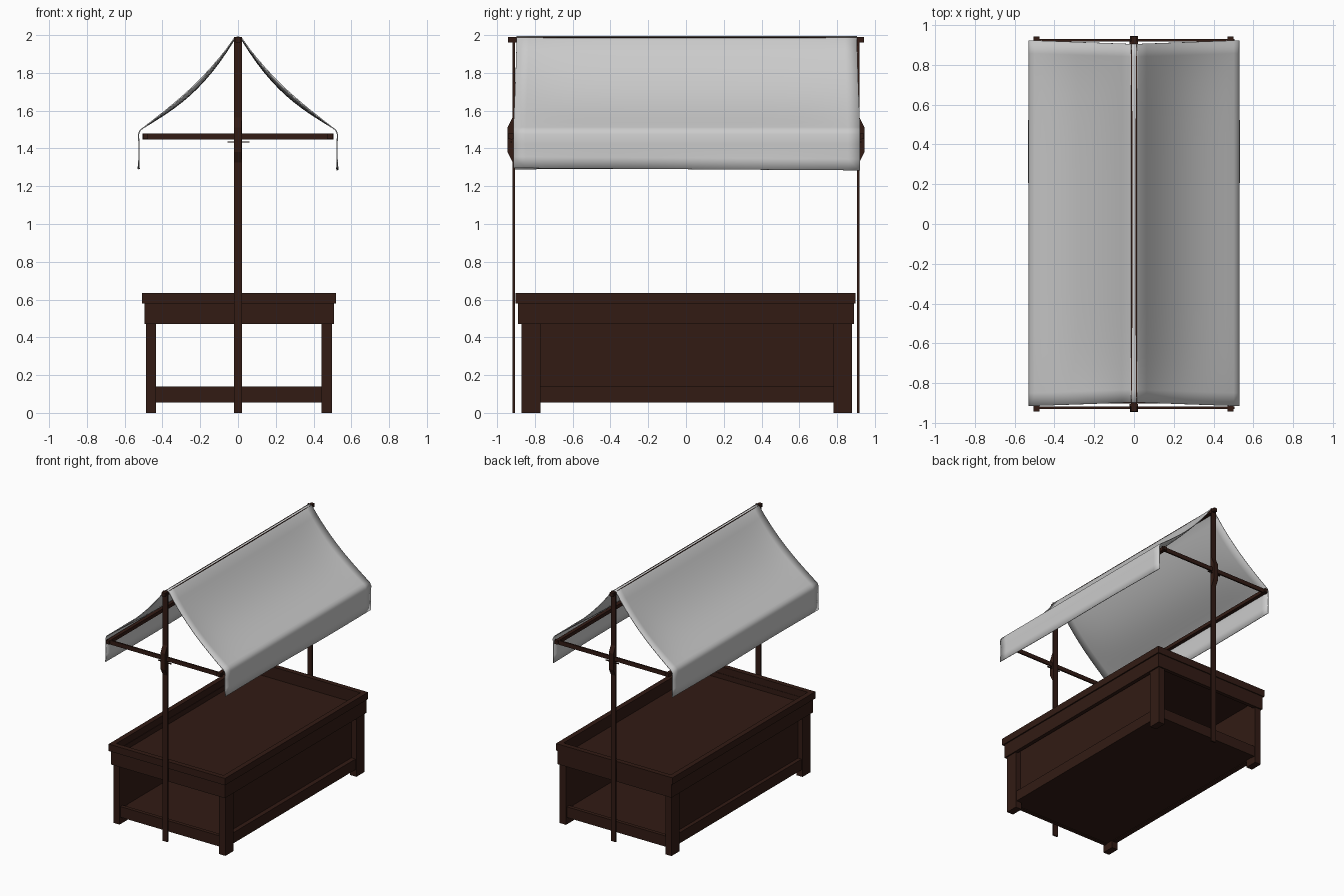
import bpy, bmesh, math

if "Cube" in bpy.data.objects:
    bpy.data.objects.remove(bpy.data.objects["Cube"])

wood = bpy.data.materials.new("dark_wood")
wood.diffuse_color = (0.032, 0.011, 0.007, 1)
wood.use_nodes = True
wood.node_tree.nodes["Principled BSDF"].inputs["Base Color"].default_value = wood.diffuse_color


def finish(name, bm, mat=None):
    me = bpy.data.meshes.new(name)
    bmesh.ops.recalc_face_normals(bm, faces=bm.faces)
    bm.to_mesh(me)
    bm.free()
    ob = bpy.data.objects.new(name, me)
    bpy.context.collection.objects.link(ob)
    if mat:
        me.materials.append(mat)
    return ob


def box(name, x, y, z):
    bm = bmesh.new()
    bmesh.ops.create_cube(bm, size=1)
    for v in bm.verts:
        for i, (a, b) in enumerate((x, y, z)):
            v.co[i] = b if v.co[i] > 0 else a
    return finish(name, bm, wood)


def frame(name, x, y, z, t):
    # rectangular ring of boards
    bm = bmesh.new()
    rings = []
    for d, h in ((0, z[0]), (0, z[1]), (t, z[1]), (t, z[0])):
        rings.append([bm.verts.new((px, py, h)) for px, py in (
            (x[0] + d, y[0] + d), (x[1] - d, y[0] + d),
            (x[1] - d, y[1] - d), (x[0] + d, y[1] - d))])
    for i in range(4):
        a, b = rings[i], rings[(i + 1) % 4]
        for j in range(4):
            k = (j + 1) % 4
            bm.faces.new((a[j], a[k], b[k], b[j]))
    return finish(name, bm, wood)


# Table: tray, rim and apron
frame("tray_rim", (-0.508, 0.518), (-0.903, 0.898), (0.58, 0.635), 0.04)
frame("apron", (-0.495, 0.508), (-0.89, 0.89), (0.47, 0.58), 0.03)
box("tray_floor", (-0.47, 0.485), (-0.865, 0.865), (0.52, 0.54))
# Lower shelf, rails, recessed side panels and legs
box("shelf", (-0.46, 0.47), (-0.85, 0.86), (0.06, 0.12))
for side, x in (("left", (-0.48, -0.44)), ("right", (0.445, 0.49))):
    box(side + "_rail", x, (-0.77, 0.78), (0.055, 0.14))
for side, x in (("left", (-0.449, -0.436)), ("right", (0.441, 0.454))):
    box(side + "_panel", x, (-0.78, 0.79), (0.13, 0.53))
for end, y in (("front", (-0.86, -0.83)), ("back", (0.84, 0.87))):
    box(end + "_rail", (-0.435, 0.445), y, (0.055, 0.14))
    for side, x in (("left", (-0.488, -0.435)), ("right", (0.442, 0.498))):
        yl = (-0.87, -0.77) if end == "front" else (0.78, 0.88)
        box(f"{end}_{side}_leg", x, yl, (0, 0.52))

# Canopy frame: posts, crossbars, brackets and pins at both ends
for end, s in (("front", -1), ("back", 1)):
    def span(a, b):
        return tuple(sorted((s * a, s * b)))
    box(end + "_post", (-0.022, 0.02), span(0.905, 0.918), (0, 1.99))
    box(end + "_crossbar", (-0.505, 0.505), span(0.918, 0.93), (1.447, 1.48))
    box(end + "_pin", (-0.055, 0.06), span(0.92, 0.93), (1.431, 1.437))
    bm = bmesh.new()
    prof = ((0.915, 1.32), (0.945, 1.38), (0.945, 1.51), (0.915, 1.57))
    f = bm.faces.new([bm.verts.new((-0.021, s * y, z)) for y, z in prof])
    ext = bmesh.ops.extrude_face_region(bm, geom=[f])
    bmesh.ops.translate(bm, vec=(0.04, 0, 0),
                        verts=[v for v in ext["geom"] if isinstance(v, bmesh.types.BMVert)])
    finish(end + "_bracket", bm, wood)

# Long poles carrying the cloth
for name, x, z in (("ridge_pole", 0, 1.975), ("left_eave_pole", -0.49, 1.465),
                   ("right_eave_pole", 0.485, 1.465)):
    box(name, (x - 0.014, x + 0.014), (-0.942, 0.942), (z - 0.014, z + 0.014))

# Cloth canopy: sagging roof slopes with a hanging valance on each side
bm = bmesh.new()
NY = 28
rows = []
for j in range(NY + 1):
    t = 2 * j / NY - 1
    mid = 1 - t ** 6
    sag = 0.04 + 0.03 * mid
    half = [(0.02, 1.982 - 0.006 * mid)]
    for i in range(1, 13):
        u = i / 12
        half.append((0.02 + 0.48 * u,
                     1.982 - 0.472 * u - sag * math.sin(math.pi * u ** 0.8)))
    half += [(0.517, 1.498), (0.527, 1.475), (0.524, 1.42), (0.524, 1.35),
             (0.526 + 0.003 * math.sin(4 * t), 1.29)]
    pts = [(-x, z) for x, z in reversed(half)] + [(0, 1.993)] + half
    row = []
    for x, z in pts:
        y = t * (0.9 + 0.018 * min(1, abs(x) / 0.5)) + 0.004
        if z < 1.4 and x > 0:
            z -= 0.006 * t
        row.append(bm.verts.new((x, y, z)))
    rows.append(row)
for a, b in zip(rows, rows[1:]):
    for i in range(len(a) - 1):
        bm.faces.new((a[i], a[i + 1], b[i + 1], b[i]))
cloth = finish("cloth_canopy", bm)
for p in cloth.data.polygons:
    p.use_smooth = True
thick = cloth.modifiers.new("thickness", 'SOLIDIFY')
thick.thickness = 0.006
thick.offset = 0
